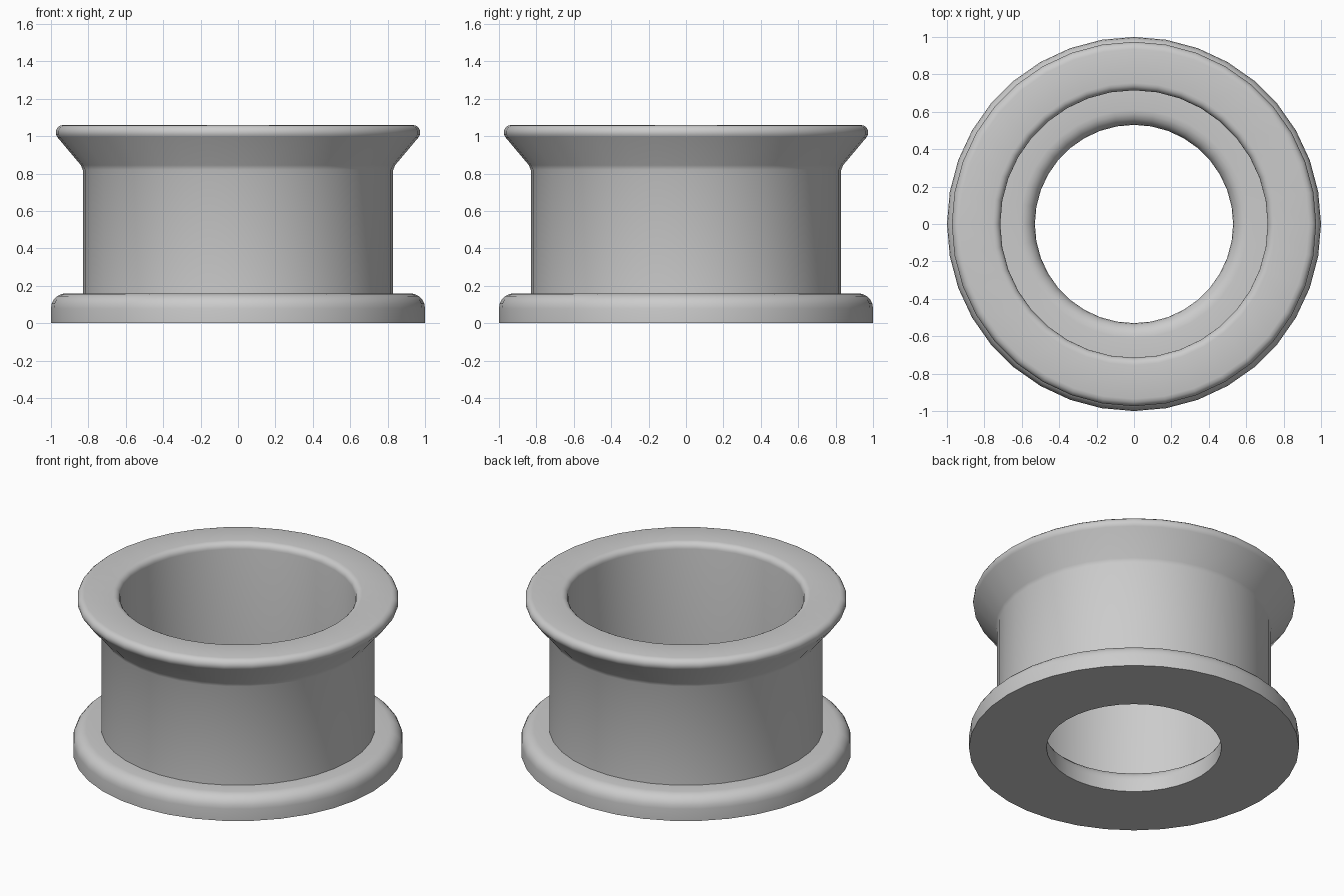
import bpy, bmesh
from math import sin, cos, pi, radians

cube = bpy.data.objects.get("Cube")
if cube:
    bpy.data.objects.remove(cube)

SEGMENTS = 36

grey = bpy.data.materials.new("plain grey")
grey.use_nodes = True
grey.diffuse_color = (0.6, 0.6, 0.6, 1)
grey.node_tree.nodes["Principled BSDF"].inputs["Base Color"].default_value = (0.6, 0.6, 0.6, 1)


def arc(r, z, radius, start, end, steps=5):
    """Rounded corner in the profile, angles in degrees."""
    angles = [radians(start + (end - start) * i / steps) for i in range(steps + 1)]
    return [(r + radius * cos(a), z + radius * sin(a)) for a in angles]


def lathe(name, profile):
    """Spin a closed (radius, height) profile about z."""
    bm = bmesh.new()
    rings = []
    for i in range(SEGMENTS):
        a = 2 * pi * i / SEGMENTS
        rings.append([bm.verts.new((r * cos(a), r * sin(a), z)) for r, z in profile])
    n = len(profile)
    for i, ring in enumerate(rings):
        following = rings[(i + 1) % SEGMENTS]
        for j in range(n):
            k = (j + 1) % n
            bm.faces.new((ring[j], following[j], following[k], ring[k]))
    bmesh.ops.recalc_face_normals(bm, faces=bm.faces)
    mesh = bpy.data.meshes.new(name)
    bm.to_mesh(mesh)
    bm.free()
    mesh.materials.append(grey)
    obj = bpy.data.objects.new(name, mesh)
    bpy.context.collection.objects.link(obj)
    bpy.ops.object.select_all(action='DESELECT')
    obj.select_set(True)
    bpy.context.view_layer.objects.active = obj
    bpy.ops.object.shade_smooth_by_angle(angle=radians(35))
    return obj


# One closed section: base flange, sleeve wall and flared rim
base_outer = [(1.0, 0)] + arc(0.92, 0.08, 0.08, 0, 90)
sleeve_outer = [(0.83, 0.16), (0.83, 0.82), (0.84, 0.845)]
rim = arc(0.935, 1.02, 0.04, -40, 90)
rim_inner = arc(0.755, 1.02, 0.04, 90, 180)
sleeve_inner = [(0.715, 0.16)]
base_inner = arc(0.61, 0.08, 0.08, 90, 180) + [(0.53, 0)]

lathe("flanged_sleeve",
      base_outer + sleeve_outer + rim + rim_inner + sleeve_inner + base_inner)
